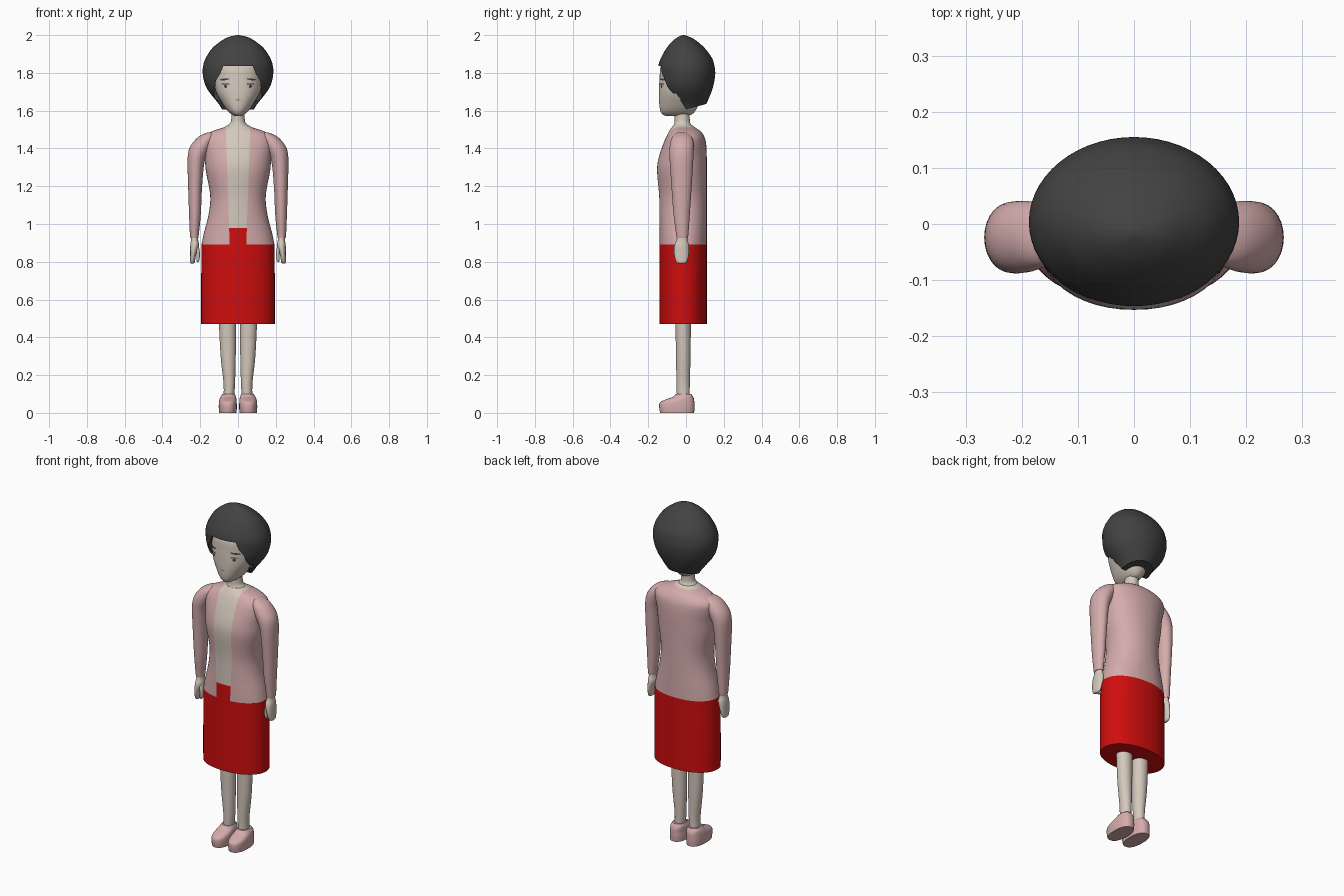
import bpy, bmesh, math
from mathutils import Vector
from mathutils.bvhtree import BVHTree

if "Cube" in bpy.data.objects:
    bpy.data.objects.remove(bpy.data.objects["Cube"])


def material(name, rgb):
    m = bpy.data.materials.new(name)
    m.use_nodes = True
    m.diffuse_color = (*rgb, 1)
    m.node_tree.nodes["Principled BSDF"].inputs["Base Color"].default_value = (*rgb, 1)
    return m


skin = material("skin", (0.66, 0.58, 0.50))
pink = material("pink", (0.66, 0.41, 0.41))
red = material("red", (0.62, 0.004, 0.004))
dark = material("dark_hair", (0.055, 0.055, 0.055))
rose = material("lip_rose", (0.45, 0.22, 0.2))


def add_object(name, bm, *mats):
    mesh = bpy.data.meshes.new(name)
    bmesh.ops.recalc_face_normals(bm, faces=bm.faces)
    bm.to_mesh(mesh)
    bm.free()
    for m in mats:
        mesh.materials.append(m)
    ob = bpy.data.objects.new(name, mesh)
    bpy.context.collection.objects.link(ob)
    return ob


def smooth(ob, angle=45):
    bpy.ops.object.select_all(action='DESELECT')
    ob.select_set(True)
    bpy.context.view_layer.objects.active = ob
    bpy.ops.object.shade_smooth_by_angle(angle=math.radians(angle))


def refine(rows, steps):
    """Smooth curve through the given cross-section rows."""
    out = []
    for i in range(len(rows) - 1):
        a, b, c, d = (rows[min(max(j, 0), len(rows) - 1)] for j in range(i - 1, i + 3))
        for k in range(steps):
            t = k / steps
            out.append([0.5 * (2 * q + (r - p) * t + (2 * p - 5 * q + 4 * r - s) * t * t
                               + (3 * q - p - 3 * r + s) * t ** 3)
                        for p, q, r, s in zip(a, b, c, d)])
    return out + [list(rows[-1])]


def loft(rows, side=1, power=2.0, n=40, steps=4):
    """Rows hold: height, centre x, half width, front y, back y."""
    bm = bmesh.new()
    rings = []
    for z, cx, rx, yf, yb in refine(rows, steps):
        ring = []
        for i in range(n):
            a = math.tau * i / n
            c, s = (math.copysign(abs(v) ** (2 / power), v) for v in (math.cos(a), math.sin(a)))
            ring.append(bm.verts.new((side * cx + rx * c, (yf + yb) / 2 + (yb - yf) / 2 * s, z)))
        rings.append(ring)
    for lo, hi in zip(rings, rings[1:]):
        for i in range(n):
            j = (i + 1) % n
            bm.faces.new((lo[i], lo[j], hi[j], hi[i]))
    bm.faces.new(rings[0][::-1])
    bm.faces.new(rings[-1])
    return bm


def part(name, mat, rows, **options):
    ob = add_object(name, loft(rows, **options), mat)
    smooth(ob)
    return ob


# Jacket body with an open front
bm = loft([(0.89, 0, .193, -.14, .11), (0.95, 0, .181, -.14, .11), (1.05, 0, .156, -.14, .11),
           (1.15, 0, .147, -.142, .11), (1.28, 0, .170, -.153, .11), (1.35, 0, .176, -.145, .11),
           (1.42, 0, .188, -.122, .107), (1.46, 0, .183, -.105, .098), (1.49, 0, .14, -.09, .078),
           (1.51, 0, .08, -.077, .05), (1.525, 0, .052, -.065, .03)], power=2.15, n=48)
OPEN_LOW, OPEN_SLOPE, TOP_HEM, COLLAR = 0.047, 0.034, 0.98, 1.513
cuts = [((s * OPEN_LOW, 0, TOP_HEM), (1, 0, -s * OPEN_SLOPE)) for s in (-1, 1)]
cuts += [((0, 0, z), (0, 0, 1)) for z in (TOP_HEM, COLLAR)]
for point, normal in cuts:
    bmesh.ops.bisect_plane(bm, geom=bm.verts[:] + bm.edges[:] + bm.faces[:],
                           plane_co=point, plane_no=normal, dist=1e-5)
for f in bm.faces:
    c = f.calc_center_median()
    in_gap = c.y < -.02 and abs(c.x) < OPEN_LOW + OPEN_SLOPE * (c.z - TOP_HEM)
    if c.z > COLLAR or (in_gap and c.z > TOP_HEM):
        f.material_index = 1
    elif in_gap:
        f.material_index = 2
smooth(add_object("jacket", bm, pink, skin, red))

# Skirt and neck
part("skirt", red, [(0.47, 0, .195, -.14, .11), (0.68, 0, .195, -.14, .11),
                    (0.892, 0, .193, -.14, .11)], power=2.15, n=48)
part("neck", skin, [(1.50, 0, .062, -.07, .035), (1.525, 0, .05, -.064, .028),
                    (1.55, 0, .036, -.06, .02), (1.65, 0, .036, -.06, .02)])

# Limbs, built once for each side
for side, label in ((1, "left"), (-1, "right")):
    part(label + "_sleeve", pink,
         [(0.925, .231, .021, -.05, .01), (0.95, .231, .024, -.053, .013),
          (1.05, .228, .031, -.066, .02), (1.20, .227, .037, -.077, .03),
          (1.33, .222, .045, -.086, .038), (1.39, .206, .055, -.088, .041),
          (1.43, .185, .055, -.083, .04), (1.465, .16, .045, -.07, .03),
          (1.485, .145, .015, -.045, .01)], side=side, n=28)
    part(label + "_hand", skin,
         [(0.79, .242, .006, -.035, -.012), (0.80, .241, .012, -.052, .005),
          (0.84, .237, .016, -.063, .015), (0.885, .230, .023, -.062, .016),
          (0.915, .230, .019, -.05, .008), (0.95, .231, .017, -.045, .005)],
         side=side, n=24)
    part(label + "_thumb", skin,
         [(0.80, .214, .004, -.042, -.03), (0.81, .212, .008, -.05, -.026),
          (0.85, .211, .009, -.052, -.022), (0.89, .22, .01, -.048, -.015)],
         side=side, n=16)
    part(label + "_leg", skin,
         [(0.06, .05, .028, -.048, .02), (0.15, .046, .030, -.05, .02),
          (0.30, .052, .040, -.053, .024), (0.50, .056, .046, -.056, .026)],
         side=side, n=28)
    part(label + "_shoe", pink,
         [(0.0, .054, .046, -.137, .043), (0.03, .054, .048, -.142, .045),
          (0.055, .054, .047, -.138, .044), (0.07, .053, .045, -.11, .043),
          (0.085, .052, .041, -.07, .038), (0.10, .05, .033, -.054, .028)],
         side=side, power=2.4, n=32)

# Head
head = part("head", skin,
            [(1.572, 0, .015, -.105, .0), (1.58, 0, .033, -.123, .03), (1.60, 0, .056, -.136, .05),
             (1.64, 0, .084, -.142, .07), (1.70, 0, .116, -.143, .09), (1.77, 0, .128, -.140, .11),
             (1.84, 0, .130, -.132, .11), (1.90, 0, .10, -.09, .08)], power=2.2, n=48)

# Bobbed hair
hair = part("hair", dark,
            [(1.59, 0, .078, -.09, .085), (1.63, 0, .098, -.10, .105), (1.67, 0, .130, -.12, .123),
             (1.71, 0, .160, -.135, .138), (1.75, 0, .178, -.145, .149), (1.80, 0, .187, -.147, .155),
             (1.84, 0, .184, -.146, .15), (1.88, 0, .170, -.132, .137), (1.93, 0, .137, -.104, .10),
             (1.97, 0, .088, -.07, .055), (1.99, 0, .05, -.042, .02), (2.0, 0, .006, -.02, -.008)],
            n=56)


def prism(name, outline, axis, start, end):
    """Closed prism: the outline is given in the other two axes."""
    bm = bmesh.new()
    place = lambda u, z, d: (u, d, z) if axis == 'Y' else (d, u, z)
    a, b = ([bm.verts.new(place(u, z, d)) for u, z in outline] for d in (start, end))
    bm.faces.new(a)
    bm.faces.new(b[::-1])
    for i in range(len(a)):
        j = (i + 1) % len(a)
        bm.faces.new((a[i], b[i], b[j], a[j]))
    ob = add_object(name, bm)
    ob.hide_render = True
    return ob


# Trim the hair around the face and along the lower edge
half = [(.078, 1.837), (.092, 1.80), (.117, 1.76), (.124, 1.69), (.124, 1.5)]
face_cutter = prism("face_cutter", half + [(-x, z) for x, z in reversed(half)], 'Y', -.5, -.03)
hem_cutter = prism("hem_cutter", [(-.5, 1.692), (-.052, 1.692), (0, 1.607), (.2, 1.66),
                                  (.2, 1.5), (-.5, 1.5)], 'X', -.5, .5)
for cutter in (face_cutter, hem_cutter):
    mod = hair.modifiers.new("trim", 'BOOLEAN')
    mod.operation = 'DIFFERENCE'
    mod.solver = 'EXACT'
    mod.object = cutter
    bpy.context.view_layer.objects.active = hair
    bpy.ops.object.modifier_apply(modifier=mod.name)
    bpy.data.objects.remove(cutter)
smooth(hair)

# Facial features as thin plates that follow the face
tree = BVHTree.FromPolygons([v.co for v in head.data.vertices],
                            [p.vertices for p in head.data.polygons])


def plate(name, x, z, half_w, half_h, mat, tilt=0.0, n=16):
    bm = bmesh.new()

    def on_face(u, w):
        px, pz = x + u, z + w + tilt * u
        hit = tree.ray_cast(Vector((px, -1, pz)), Vector((0, 1, 0)))[0]
        return bm.verts.new((px, hit.y - .003, pz))

    centre = on_face(0, 0)
    rim = [on_face(half_w * math.cos(math.tau * i / n), half_h * math.sin(math.tau * i / n))
           for i in range(n)]
    for i in range(n):
        bm.faces.new((centre, rim[i], rim[(i + 1) % n]))
    add_object(name, bm, mat)


for side, label in ((1, "left"), (-1, "right")):
    plate(label + "_brow", side * .07, 1.766, .026, .005, dark, tilt=-.1 * side)
    plate(label + "_eyelid", side * .066, 1.741, .022, .003, dark)
    plate(label + "_iris", side * .066, 1.729, .008, .009, dark)
plate("mouth", 0, 1.657, .015, .004, rose)
